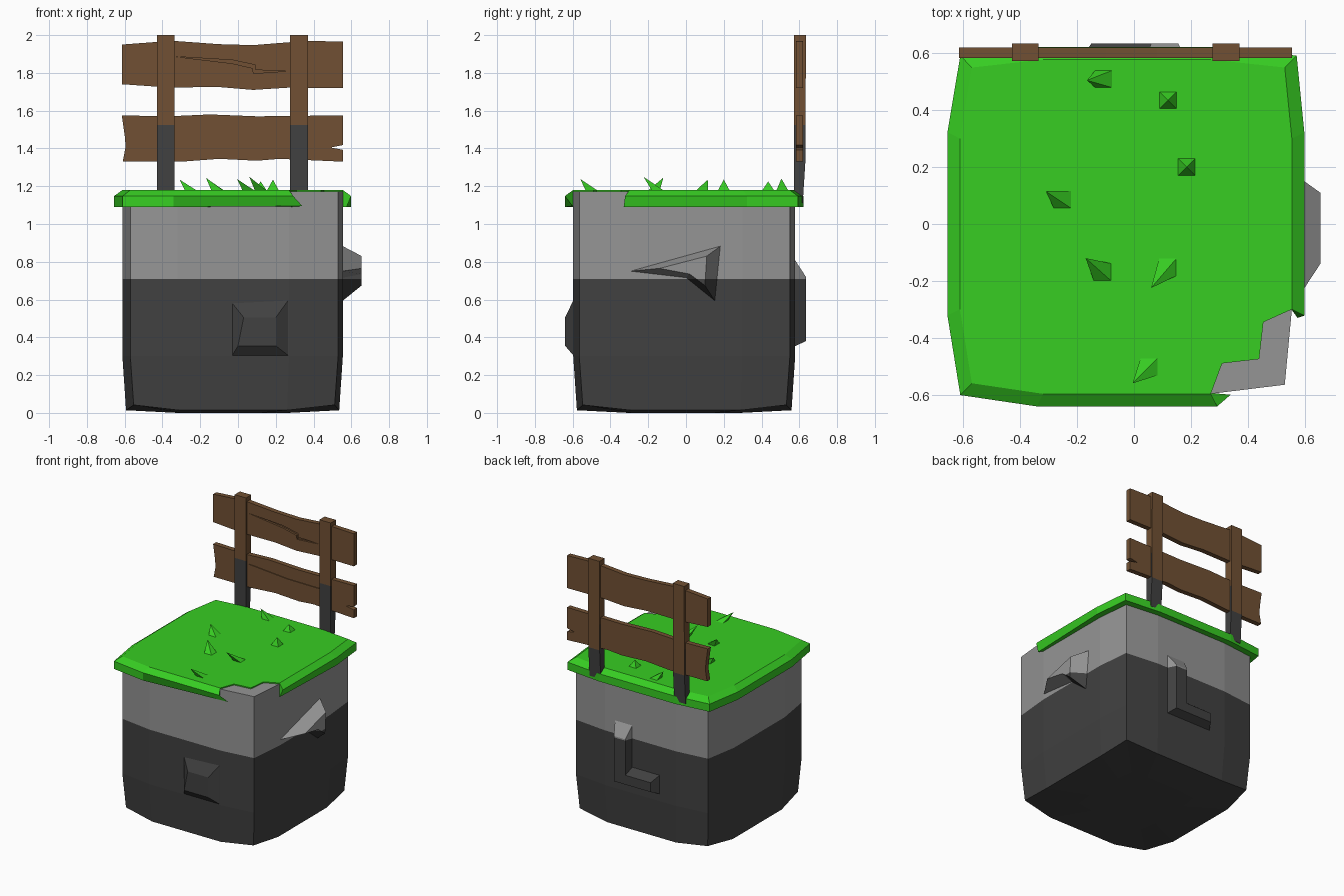
import bpy, bmesh
from mathutils import Vector

if "Cube" in bpy.data.objects:
    bpy.data.objects.remove(bpy.data.objects["Cube"])


def material(name, rgb):
    m = bpy.data.materials.new(name)
    m.diffuse_color = (*rgb, 1)
    m.use_nodes = True
    m.node_tree.nodes["Principled BSDF"].inputs["Base Color"].default_value = m.diffuse_color
    return m


LIGHT = material("light stone", (0.30, 0.30, 0.30))
DARK = material("dark stone", (0.052, 0.052, 0.052))
GRASS = material("grass green", (0.038, 0.61, 0.016))
WOOD = material("brown wood", (0.165, 0.081, 0.033))


def finish(name, bm, mats, rule=None):
    bmesh.ops.recalc_face_normals(bm, faces=bm.faces)
    bm.normal_update()
    if rule:
        for f in bm.faces:
            f.material_index = rule(f)
    me = bpy.data.meshes.new(name)
    bm.to_mesh(me)
    bm.free()
    for m in mats:
        me.materials.append(m)
    ob = bpy.data.objects.new(name, me)
    bpy.context.collection.objects.link(ob)
    return ob


def loft(rings):
    """Closed skin through rings of equal point count, capped at both ends."""
    bm = bmesh.new()
    rows = [[bm.verts.new(p) for p in r] for r in rings]
    n = len(rows[0])
    for a, b in zip(rows, rows[1:]):
        for i in range(n):
            j = (i + 1) % n
            bm.faces.new((a[i], a[j], b[j], b[i]))
    bm.faces.new(rows[0])
    bm.faces.new(rows[-1])
    return bm


def split(bm, z):
    bmesh.ops.bisect_plane(bm, geom=bm.verts[:] + bm.edges[:] + bm.faces[:],
                           plane_co=(0, 0, z), plane_no=(0, 0, 1))


def stone(name, rings):
    """Stone is light above z = 0.71 and dark below it."""
    bm = loft(rings)
    split(bm, 0.71)
    return finish(name, bm, (LIGHT, DARK), lambda f: int(f.calc_center_median().z < 0.71))


# Plan of the block; starts at the right end of the grass gap, ends at its corner
PLAN = [(0.555, -0.3), (0.555, 0.3), (0.53, 0.55), (0.27, 0.578), (-0.32, 0.578),
        (-0.57, 0.55), (-0.612, 0.3), (-0.612, -0.3), (-0.57, -0.56),
        (-0.32, -0.597), (0.27, -0.597), (0.53, -0.565)]
CX, CY = -0.028, -0.008


def scaled(p, s, z):
    return (CX + (p[0] - CX) * s, CY + (p[1] - CY) * s, z)


# Stone block with a softly rounded underside
stone("stone_block", [
    [scaled(p, 0.5, 0.0) for p in PLAN],
    [scaled(p, 0.967, 0.042 if i in (2, 5, 8, 11) else 0.014) for i, p in enumerate(PLAN)],
    [scaled(p, 1, 0.3) for p in PLAN],
    [scaled(p, 1, 1.172) for p in PLAN]])

# Raised rocks on the front, right and back
fo = [(-0.03, 0.305), (0.265, 0.305), (0.265, 0.595), (-0.03, 0.58)]
fi = [(0.0, 0.355), (0.2, 0.355), (0.2, 0.505), (0.03, 0.505)]
stone("front_rock", [[(x, -0.58, z) for x, z in fo], [(x, -0.597, z) for x, z in fo],
                     [(x, -0.64, z) for x, z in fi]])

ro = [(-0.3, 0.75), (0.0, 0.715), (0.155, 0.59), (0.185, 0.885)]
ri = [(-0.14, 0.765), (0.02, 0.735), (0.1, 0.675), (0.11, 0.83)]
stone("right_rock", [[(0.55, y, z) for y, z in ro], [(0.655, y, z) for y, z in ri]])

bo = [(0.19, 0.82), (0.04, 0.82), (0.04, 0.5), (-0.19, 0.5), (-0.19, 0.35), (0.19, 0.35)]
bi = [(0.155, 0.72), (0.06, 0.72), (0.06, 0.45), (-0.15, 0.45), (-0.15, 0.38), (0.155, 0.38)]
stone("back_rock", [[(x, 0.57, z) for x, z in bo], [(x, 0.635, z) for x, z in bi]])

# Grass cap: bevelled lip around the block, open at the front right corner
rim = PLAN[:-1]
gap = [(0.31, -0.49), (0.44, -0.475), (0.455, -0.345)]
bm = bmesh.new()
rows = [[bm.verts.new(scaled(p, s, z)) for p in rim]
        for s, z in ((0.995, 1.09), (1.075, 1.09), (1.075, 1.148), (1.0, 1.18))]
rows[1][-1].co = (0.34, -0.6, 1.095)
rows[1][0].co = (0.575, -0.33, 1.09)
for a, b in zip(rows, rows[1:]):
    for i in range(len(rim) - 1):
        bm.faces.new((a[i], a[i + 1], b[i + 1], b[i]))
for k in (0, -1):
    bm.faces.new([r[k] for r in rows])
edge = [rows[3][-1]] + [bm.verts.new((x, y, 1.18)) for x, y in gap] + [rows[3][0]]
bm.faces.new(rows[3] + edge[1:-1])
low = [bm.verts.new(v.co - Vector((0, 0, 0.012))) for v in edge]
for i in range(len(edge) - 1):
    bm.faces.new((edge[i], edge[i + 1], low[i + 1], low[i]))
finish("grass_cap", bm, [GRASS])

# Grass blades: small pyramids (base x, y, tip x, y, z)
BLADES = [(-0.105, 0.51, -0.165, 0.505, 1.24), (0.12, 0.435, 0.12, 0.435, 1.225),
          (0.185, 0.2, 0.185, 0.2, 1.235), (-0.25, 0.085, -0.31, 0.115, 1.235),
          (-0.11, -0.17, -0.17, -0.12, 1.245), (0.12, -0.15, 0.06, -0.225, 1.25),
          (0.055, -0.5, -0.005, -0.56, 1.238)]
bm = bmesh.new()
for x, y, tx, ty, tz in BLADES:
    h = 0.031
    base = [bm.verts.new((x + a * h, y + b * h, 1.178))
            for a, b in ((-1, -1), (1, -1), (1, 1), (-1, 1))]
    tip = bm.verts.new((tx, ty, tz))
    bm.faces.new(base)
    for i in range(4):
        bm.faces.new((base[i], base[(i + 1) % 4], tip))
finish("grass_blades", bm, [GRASS])


# Fence posts with dark lower ends
def post_rule(f):
    z = f.calc_center_median().z
    return int(z < 1.33 or (z < 1.525 and f.normal.y < 0.5))


for name, x in (("left_post", -0.382), ("right_post", 0.323)):
    bm = loft([[(x + a * 0.047, y, z) for a, y in ((-1, y0), (1, y0), (1, y1), (-1, y1))]
               for z, y0, y1 in ((1.11, 0.573, 0.618), (1.33, 0.573, 0.632), (2.0, 0.573, 0.635))])
    split(bm, 1.525)
    finish(name, bm, (WOOD, DARK), post_rule)


# Fence planks with wavy edges and carved cracks
def slab(name, pts, y0, y1):
    return finish(name, loft([[(x, y, z) for x, z in pts] for y in (y0, y1)]), [WOOD])


def plank(name, outline, crack, depth):
    ob = slab(name, outline, 0.583, 0.62)
    cutter = slab(name + "_crack_cutter", crack, 0.55, 0.583 + depth)
    cutter.hide_render = True
    cutter.hide_viewport = True
    mod = ob.modifiers.new("crack", 'BOOLEAN')
    mod.operation = 'DIFFERENCE'
    mod.solver = 'EXACT'
    mod.object = cutter
    bpy.context.view_layer.update()
    me = bpy.data.meshes.new_from_object(ob.evaluated_get(bpy.context.evaluated_depsgraph_get()))
    ob.modifiers.clear()
    ob.data = me
    bpy.data.objects.remove(cutter)


plank("upper_plank",
      [(-0.615, 1.74), (-0.37, 1.723), (-0.1, 1.725), (0.08, 1.71), (0.27, 1.722), (0.555, 1.72),
       (0.555, 1.965), (0.37, 1.97), (0.08, 1.947), (-0.1, 1.952), (-0.35, 1.97), (-0.615, 1.95)],
      [(-0.33, 1.886), (-0.03, 1.85), (0.077, 1.825), (0.082, 1.797), (0.27, 1.81),
       (0.092, 1.815), (0.092, 1.842), (-0.03, 1.868)], 0.015)
plank("lower_plank",
      [(-0.61, 1.33), (-0.3, 1.33), (-0.1, 1.345), (0.1, 1.335), (0.22, 1.345), (0.555, 1.33),
       (0.555, 1.393), (0.49, 1.405), (0.555, 1.418), (0.555, 1.575), (0.1, 1.57),
       (-0.15, 1.58), (-0.37, 1.57), (-0.615, 1.575), (-0.6, 1.47), (-0.595, 1.41)],
      [(-0.33, 1.503), (0.0, 1.477), (0.28, 1.475), (0.28, 1.512), (0.0, 1.508)], 0.006)
